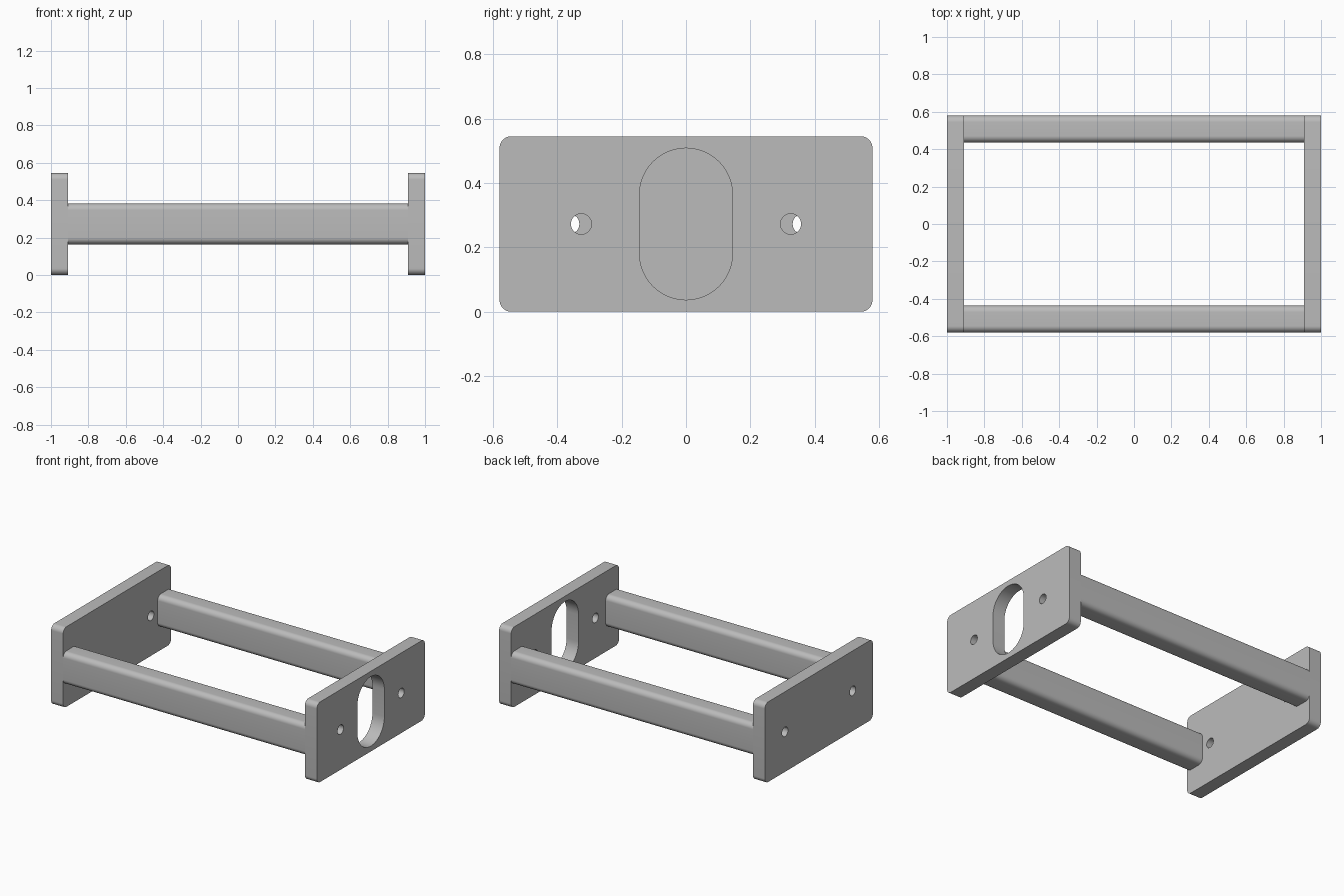
import bpy, bmesh
from math import sin, cos, pi, radians

if "Cube" in bpy.data.objects:
    bpy.data.objects.remove(bpy.data.objects["Cube"], do_unlink=True)

grey = bpy.data.materials.new("plain grey")
grey.use_nodes = True
colour = (0.5, 0.5, 0.5, 1)
grey.diffuse_color = colour
grey.node_tree.nodes["Principled BSDF"].inputs["Base Color"].default_value = colour

WIDTH, DEPTH, HEIGHT, THICK = 1.0, 0.58, 0.545, 0.09
MID = HEIGHT / 2
STEPS = 12


def prism(name, x0, x1, y, z, half_y, half_z, radius):
    """Rounded rectangle in the y-z plane, extruded along x."""
    bm = bmesh.new()
    ring = []
    for quarter, (sy, sz) in enumerate([(1, 1), (-1, 1), (-1, -1), (1, -1)]):
        for i in range(STEPS + 1):
            a = (quarter + i / STEPS) * pi / 2
            ring.append(bm.verts.new((x0,
                                      y + sy * (half_y - radius) + radius * cos(a),
                                      z + sz * (half_z - radius) + radius * sin(a))))
    bmesh.ops.remove_doubles(bm, verts=ring, dist=1e-5)
    face = bm.faces.new([v for v in ring if v.is_valid])
    out = bmesh.ops.extrude_face_region(bm, geom=[face], use_keep_orig=True)
    moved = [g for g in out["geom"] if isinstance(g, bmesh.types.BMVert)]
    bmesh.ops.translate(bm, verts=moved, vec=(x1 - x0, 0, 0))
    bmesh.ops.recalc_face_normals(bm, faces=bm.faces)
    mesh = bpy.data.meshes.new(name)
    bm.to_mesh(mesh)
    bm.free()
    mesh.materials.append(grey)
    obj = bpy.data.objects.new(name, mesh)
    bpy.context.collection.objects.link(obj)
    return obj


def select(obj):
    bpy.ops.object.select_all(action="DESELECT")
    obj.select_set(True)
    bpy.context.view_layer.objects.active = obj


def cut(obj, cutter):
    cutter.hide_render = True
    select(obj)
    mod = obj.modifiers.new("cut", "BOOLEAN")
    mod.operation, mod.solver, mod.object = "DIFFERENCE", "EXACT", cutter
    bpy.ops.object.modifier_apply(modifier=mod.name)
    bpy.data.objects.remove(cutter, do_unlink=True)


parts = []

# End plates, each with two screw holes at its own spacing
for name, side, spacing in (("left_plate", 1, 0.326), ("right_plate", -1, 0.364)):
    outer, inner = side * WIDTH, side * (WIDTH - THICK)
    lo, hi = min(outer, inner), max(outer, inner)
    plate = prism(name, lo, hi, 0, MID, DEPTH, MID, 0.035)
    for s in (-1, 1):
        cut(plate, prism("hole_cutter", lo - 0.05, hi + 0.05, s * spacing, MID,
                         0.032, 0.032, 0.032))
    # Tall rounded opening in one plate only
    if side == 1:
        cut(plate, prism("slot_cutter", lo - 0.05, hi + 0.05, 0, MID,
                         0.145, 0.236, 0.145))
    parts.append(plate)

# Long rails joining the plates, flush with their front and back edges
for name, s in (("front_rail", -1), ("back_rail", 1)):
    parts.append(prism(name, THICK - WIDTH, WIDTH - THICK, s * 0.508, MID,
                       0.072, 0.109, 0.035))

for obj in parts:
    select(obj)
    bpy.ops.object.shade_smooth_by_angle(angle=radians(30))
